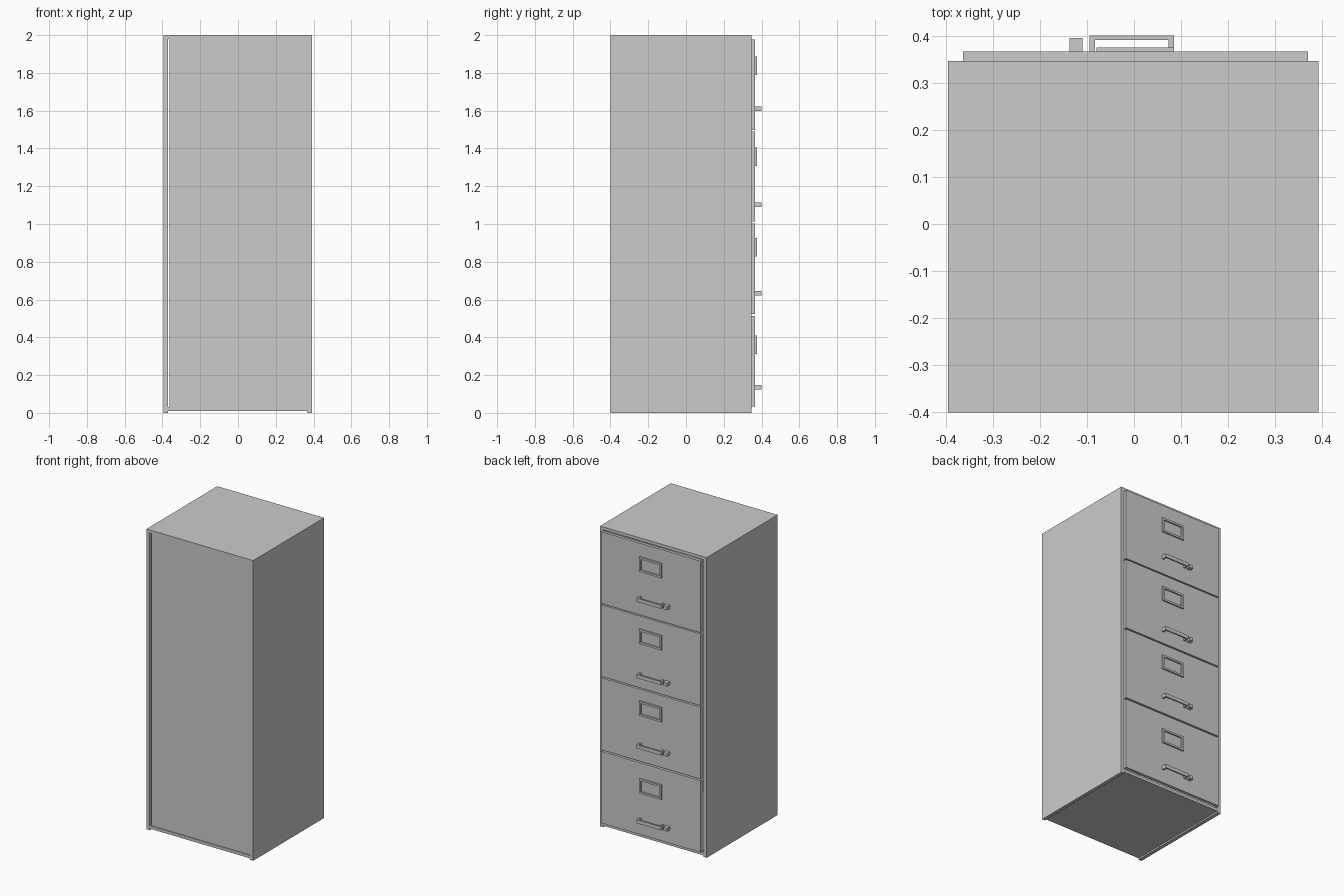
import bpy

if "Cube" in bpy.data.objects:
    bpy.data.objects.remove(bpy.data.objects["Cube"])


def box(name, x0, x1, y0, y1, z0, z1):
    """Axis-aligned block given by its limits."""
    v = [(x, y, z) for x in (x0, x1) for y in (y0, y1) for z in (z0, z1)]
    f = [(0, 1, 3, 2), (4, 6, 7, 5), (0, 4, 5, 1),
         (2, 3, 7, 6), (0, 2, 6, 4), (1, 5, 7, 3)]
    mesh = bpy.data.meshes.new(name)
    mesh.from_pydata(v, [], f)
    obj = bpy.data.objects.new(name, mesh)
    bpy.context.collection.objects.link(obj)
    return obj


def extrude_loops(name, outer, inner, place, d0, d1):
    """Solid ring between two matching closed outlines, from depth d0 to d1."""
    n = len(outer)
    v = [place(p, d) for d in (d0, d1) for loop in (outer, inner) for p in loop]
    f = []
    for i in range(n):
        j = (i + 1) % n
        a, b, c, d = 0, n, 2 * n, 3 * n
        f += [(a + i, a + j, b + j, b + i), (c + i, d + i, d + j, c + j),
              (a + i, c + i, c + j, a + j), (b + i, b + j, d + j, d + i)]
    mesh = bpy.data.meshes.new(name)
    mesh.from_pydata(v, [], f)
    obj = bpy.data.objects.new(name, mesh)
    bpy.context.collection.objects.link(obj)
    return obj


def rect(a0, a1, b0, b1):
    return [(a0, b0), (a1, b0), (a1, b1), (a0, b1)]


def prism(name, pts, z0, z1):
    """Vertical extrusion of an xy outline."""
    n = len(pts)
    v = [(x, y, z) for z in (z0, z1) for x, y in pts]
    f = [tuple(reversed(range(n))), tuple(range(n, 2 * n))]
    f += [(i, (i + 1) % n, n + (i + 1) % n, n + i) for i in range(n)]
    mesh = bpy.data.meshes.new(name)
    mesh.from_pydata(v, [], f)
    obj = bpy.data.objects.new(name, mesh)
    bpy.context.collection.objects.link(obj)
    return obj


# Cabinet shell
BACK, FRONT = -0.40, 0.346
box("left_side", -0.395, -0.371, BACK, FRONT, 0, 2)
box("right_side", 0.369, 0.392, BACK, FRONT, 0, 2)
box("top_panel", -0.371, 0.369, BACK, FRONT, 1.98, 2)
box("bottom_panel", -0.371, 0.369, BACK, FRONT, 0.01, 0.03)
box("rear_panel", -0.362, 0.369, BACK + 0.006, BACK + 0.025, 0.03, 1.98)

# Drawers: front limits, handle height, label height
DRAWERS = [(0.035, 0.513, 0.135, 0.361), (0.523, 1.003, 0.634, 0.878),
           (1.012, 1.490, 1.102, 1.357), (1.498, 1.976, 1.611, 1.838)]
FACE = 0.366
for i, (z0, z1, hz, lz) in enumerate(DRAWERS, 1):
    box(f"drawer_front_{i}", -0.363, 0.369, FRONT, FACE, z0, z1)

    # Label holder frame
    extrude_loops(f"label_frame_{i}",
                  rect(-0.08, 0.085, lz - 0.049, lz + 0.049),
                  rect(-0.067, 0.072, lz - 0.036, lz + 0.036),
                  lambda p, d: (p[0], d, p[1]), FACE, 0.375)

    # Pull handle with two posts
    prism(f"handle_{i}",
          [(-0.095, FACE), (-0.083, FACE), (-0.083, 0.391), (0.073, 0.391),
           (0.073, FACE), (0.085, FACE), (0.085, 0.40), (-0.095, 0.40)],
          hz - 0.012, hz + 0.012)

    # Latch button beside the handle
    box(f"latch_button_{i}", -0.137, -0.109, FACE, 0.395, hz - 0.011, hz + 0.011)

# Consistent outward normals
import bmesh
for obj in bpy.context.collection.objects:
    bm = bmesh.new()
    bm.from_mesh(obj.data)
    bmesh.ops.recalc_face_normals(bm, faces=bm.faces)
    bm.to_mesh(obj.data)
    bm.free()
